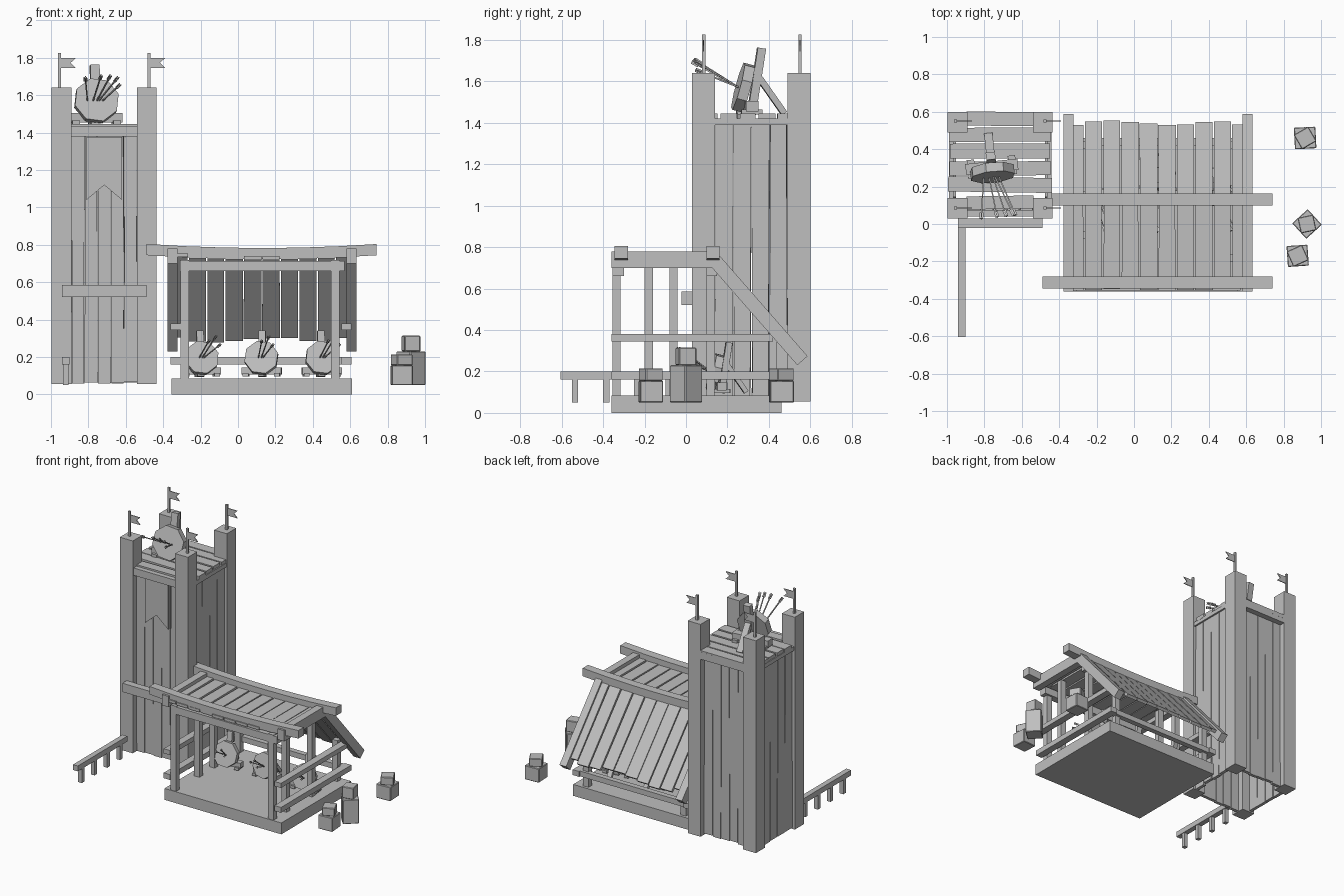
import bpy, bmesh, math, random
from mathutils import Vector, Matrix

if "Cube" in bpy.data.objects:
    bpy.data.objects.remove(bpy.data.objects["Cube"])

random.seed(4)
wood = bpy.data.materials.new("grey_wood")
wood.diffuse_color = (0.52, 0.52, 0.52, 1)
wood.use_nodes = True
wood.node_tree.nodes["Principled BSDF"].inputs["Base Color"].default_value = wood.diffuse_color


def finish(name, bm):
    bmesh.ops.recalc_face_normals(bm, faces=bm.faces[:])
    me = bpy.data.meshes.new(name)
    bm.to_mesh(me)
    bm.free()
    me.materials.append(wood)
    ob = bpy.data.objects.new(name, me)
    bpy.context.collection.objects.link(ob)
    return ob


def box(bm, x0, x1, y0, y1, z0, z1, turn=0):
    c = Vector(((x0 + x1) / 2, (y0 + y1) / 2, (z0 + z1) / 2))
    m = Matrix.Translation(c) @ Matrix.Rotation(math.radians(turn), 4, 'Z') \
        @ Matrix.Diagonal((x1 - x0, y1 - y0, z1 - z0, 1))
    return bmesh.ops.create_cube(bm, size=1, matrix=m)["verts"]


def beam(bm, p, q, w, t, taper=1.0):
    """Bar from p to q; w is the width along the horizontal side axis."""
    p, q = Vector(p), Vector(q)
    d = (q - p).normalized()
    side = d.cross(Vector((0, 0, 1)))
    side = side.normalized() if side.length > 1e-4 else Vector((1, 0, 0))
    up = side.cross(d)
    rings = []
    for c, s in ((p, 1), (q, taper)):
        rings.append([bm.verts.new(c + side * a * w * s / 2 + up * b * t / 2)
                      for a, b in ((-1, -1), (1, -1), (1, 1), (-1, 1))])
    bm.faces.new(rings[0])
    bm.faces.new(rings[1][::-1])
    for i in range(4):
        j = (i + 1) % 4
        bm.faces.new((rings[0][i], rings[0][j], rings[1][j], rings[1][i]))


def plate(bm, pts, y, t):
    """Flat outline in x and z, extruded along y."""
    f = bm.faces.new([bm.verts.new((x, y, z)) for x, z in pts])
    r = bmesh.ops.extrude_face_region(bm, geom=[f])
    for v in r["geom"]:
        if isinstance(v, bmesh.types.BMVert):
            v.co.y += t


# ---------- tower ----------
PX, PY = ((-0.997, -0.89), (-0.54, -0.435)), ((0.03, 0.14), (0.49, 0.60))
bm = bmesh.new()
for x in PX:
    for y in PY:
        box(bm, *x, *y, 0.055, 1.64)
finish("tower_posts", bm)

# wall planks, each narrowing a little toward one end
for name, along_x, at, a0, a1, n in (
        ("tower_front_wall", True, 0.085, -0.89, -0.54, 5),
        ("tower_back_wall", True, 0.545, -0.89, -0.54, 5),
        ("tower_left_wall", False, -0.965, 0.14, 0.49, 4),
        ("tower_right_wall", False, -0.465, 0.14, 0.49, 4)):
    bm = bmesh.new()
    w = (a1 - a0) / n
    for i in range(n):
        c = a0 + w * (i + 0.5)
        lo = 0.055 + random.uniform(0, 0.015)
        args = (c - w / 2, c + w / 2, at - 0.012, at + 0.012) if along_x else \
               (at - 0.012, at + 0.012, c - w / 2, c + w / 2)
        k = random.choice((0, 1))
        for v in box(bm, *args, lo, 1.41):
            ax = 0 if along_x else 1
            if (v.co.z > 0.7) == bool(k):
                v.co[ax] = c + (v.co[ax] - c) * random.uniform(0.86, 0.95)
    finish(name, bm)

bm = bmesh.new()
for y0, y1 in ((0.08, 0.15), (0.17, 0.25), (0.26, 0.335), (0.35, 0.43), (0.44, 0.515), (0.525, 0.6)):
    inset = 0.1 if y0 < 0.16 or y0 > 0.48 else random.uniform(0, 0.012)
    box(bm, -0.995 + inset, -0.437 - inset, y0, y1, 1.415, 1.445, random.uniform(-1, 1))
finish("tower_deck", bm)

bm = bmesh.new()
box(bm, -0.89, -0.54, 0.04, 0.075, 1.38, 1.435)
box(bm, -0.89, -0.54, 0.555, 0.6, 1.38, 1.435)
for x in (-0.99, -0.465):
    box(bm, x, x + 0.025, 0.14, 0.49, 1.39, 1.42)
finish("tower_top_rails", bm)

bm = bmesh.new()
plate(bm, [(-0.81, 1.376), (-0.62, 1.376), (-0.62, 1.04), (-0.715, 1.12), (-0.81, 1.04)], 0.06, 0.009)
finish("banner", bm)

bm = bmesh.new()
box(bm, -0.94, -0.49, -0.022, 0.03, 0.52, 0.585)
finish("tower_front_beam", bm)

bm = bmesh.new()
for x in (-0.955, -0.477):
    for y in (0.085, 0.55):
        box(bm, x - 0.008, x + 0.008, y - 0.008, y + 0.008, 1.62, 1.825)
        plate(bm, [(x, 1.80), (x + 0.088, 1.80), (x + 0.06, 1.773), (x + 0.088, 1.745), (x, 1.745)],
              y - 0.003, 0.006)
finish("flags", bm)

# ---------- fence ----------
bm = bmesh.new()
box(bm, -0.94, -0.9, -0.605, -0.02, 0.16, 0.20)
for y in (-0.535, -0.385, -0.235, -0.085):
    box(bm, -0.935, -0.905, y - 0.015, y + 0.015, 0.05, 0.16)
finish("fence", bm)

# ---------- shelter ----------
bm = bmesh.new()
box(bm, -0.355, 0.61, -0.36, 0.46, 0.0, 0.085)
finish("shelter_floor", bm)

bm = bmesh.new()
for x in (-0.285, 0.52):
    ys = (-0.335, -0.18, 0.12) if x > 0 else (-0.335, -0.06, 0.12)
    for y in ys:
        box(bm, x - 0.022, x + 0.022, y - 0.02, y + 0.02, 0.0, 0.72)
    box(bm, x - 0.022, x + 0.022, 0.40, 0.44, 0.05, 0.39)
finish("shelter_posts", bm)

bm = bmesh.new()
for x in (-0.335, 0.58):
    box(bm, x - 0.027, x + 0.027, -0.36, 0.47, 0.16, 0.2)
    box(bm, x - 0.027, x + 0.027, -0.36, 0.42, 0.345, 0.38)
box(bm, -0.31, 0.56, 0.42, 0.46, 0.16, 0.2)
finish("shelter_rails", bm)

bm = bmesh.new()
box(bm, -0.31, 0.57, -0.355, -0.3, 0.66, 0.715)
box(bm, -0.31, 0.57, 0.10, 0.15, 0.66, 0.70)
finish("shelter_cross_beams", bm)

bm = bmesh.new()
for x in (-0.35, 0.607):
    box(bm, x - 0.027, x + 0.027, -0.36, 0.16, 0.70, 0.78)
    beam(bm, (x, 0.12, 0.757), (x, 0.562, 0.252), 0.054, 0.066)
finish("rafters", bm)

# roof planks: a flat sagging front and a steep back
flat, slope = bmesh.new(), bmesh.new()
n, x0, w = 10, -0.365, 0.0985
for i in range(n):
    x = x0 + w * (i + 0.5)
    sag = -0.025 * (1 - ((x - 0.13) / 0.6) ** 2)
    r = random.uniform
    beam(flat, (x, -0.35 + r(-0.005, 0.01), 0.755 + sag), (x, 0.14, 0.755 + sag),
         w * r(0.9, 0.98), 0.02, r(0.88, 1))
    e = r(0, 0.025)
    beam(slope, (x, 0.135, 0.765 + sag), (x, 0.545 - e, 0.285 + e * 1.1),
         w * r(0.88, 0.96), 0.022, r(0.95, 1.06))
finish("roof_flat_planks", flat)
finish("roof_slope_planks", slope)

# sagging logs over the roof
bm = bmesh.new()
for y, a in ((-0.313, -0.49), (0.13, -0.46)):
    rings = []
    for i in range(7):
        x = a + (0.74 - a) * i / 6
        z = 0.775 - 0.022 * (1 - ((x - 0.13) / 0.62) ** 2)
        rings.append([bm.verts.new((x, y + dy, z + dz)) for dy, dz in
                      ((-0.032, -0.03), (0.032, -0.03), (0.032, 0.03), (-0.032, 0.03))])
    bm.faces.new(rings[0])
    bm.faces.new(rings[-1])
    for p, q in zip(rings, rings[1:]):
        for j in range(4):
            k = (j + 1) % 4
            bm.faces.new((p[j], p[k], q[k], q[j]))
finish("roof_logs", bm)


# ---------- archery targets ----------
def target(name, loc, scale, turn, tips):
    bm = bmesh.new()
    tilt = Matrix.Translation((0, 0, 0.125)) @ Matrix.Rotation(math.radians(75), 4, 'X') \
        @ Matrix.Rotation(math.radians(15), 4, 'Z')
    bmesh.ops.create_cone(bm, cap_ends=True, segments=8, radius1=0.122, radius2=0.122, depth=0.05, matrix=tilt)
    beam(bm, (0, 0.04, -0.005), (0, 0.09, 0.315), 0.05, 0.04)
    beam(bm, (0, 0.08, 0.17), (0, 0.2, 0.0), 0.045, 0.03)
    box(bm, -0.14, 0.14, 0.0, 0.06, 0.01, 0.06)
    for s in (-0.11, 0.11):
        box(bm, s - 0.02, s + 0.02, -0.02, 0.08, -0.005, 0.02)
    for hx, tx, tz in tips:
        h, t = Vector((hx, -0.02, 0.125)), Vector((tx, -0.24, tz))
        beam(bm, h, t, 0.007, 0.007)
        beam(bm, h.lerp(t, 0.85), t, 0.02, 0.004)
        beam(bm, h.lerp(t, 0.85), t, 0.004, 0.02)
    bm.transform(Matrix.Translation(loc) @ Matrix.Rotation(math.radians(turn), 4, 'Z') @ Matrix.Scale(scale, 4))
    finish(name, bm)


target("tower_target", (-0.757, 0.275, 1.445), 1, 6,
       ((-0.05, -0.085, 0.25), (-0.02, 0.0, 0.26), (0.0, 0.05, 0.26), (0.01, 0.09, 0.25), (0.03, 0.1, 0.21)))
for i, (x, turn) in enumerate(((-0.195, 8), (0.125, -4), (0.45, 6))):
    target("shelter_target_%d" % (i + 1), (x, 0.14, 0.1), 0.76, turn,
           ((0.0, 0.07, 0.28), (0.01, 0.1, 0.22), (-0.02, 0.02, 0.25)))

# ---------- crates ----------
for i, (x, y, s, z1, turn, s2, z2, turn2) in enumerate((
        (0.875, -0.17, 0.112, 0.155, 4, 0.09, 0.215, 24),
        (0.925, 0.0, 0.112, 0.23, 42, 0.085, 0.315, 12),
        (0.915, 0.46, 0.115, 0.155, 3, 0.09, 0.215, 30))):
    bm = bmesh.new()
    box(bm, x - s / 2, x + s / 2, y - s / 2, y + s / 2, 0.05, z1, turn)
    box(bm, x - s2 / 2, x + s2 / 2, y - s2 / 2, y + s2 / 2, z1, z2, turn2)
    bmesh.ops.bevel(bm, geom=bm.edges[:], offset=0.004, segments=1, affect='EDGES')
    finish("crate_stack_%d" % (i + 1), bm)
